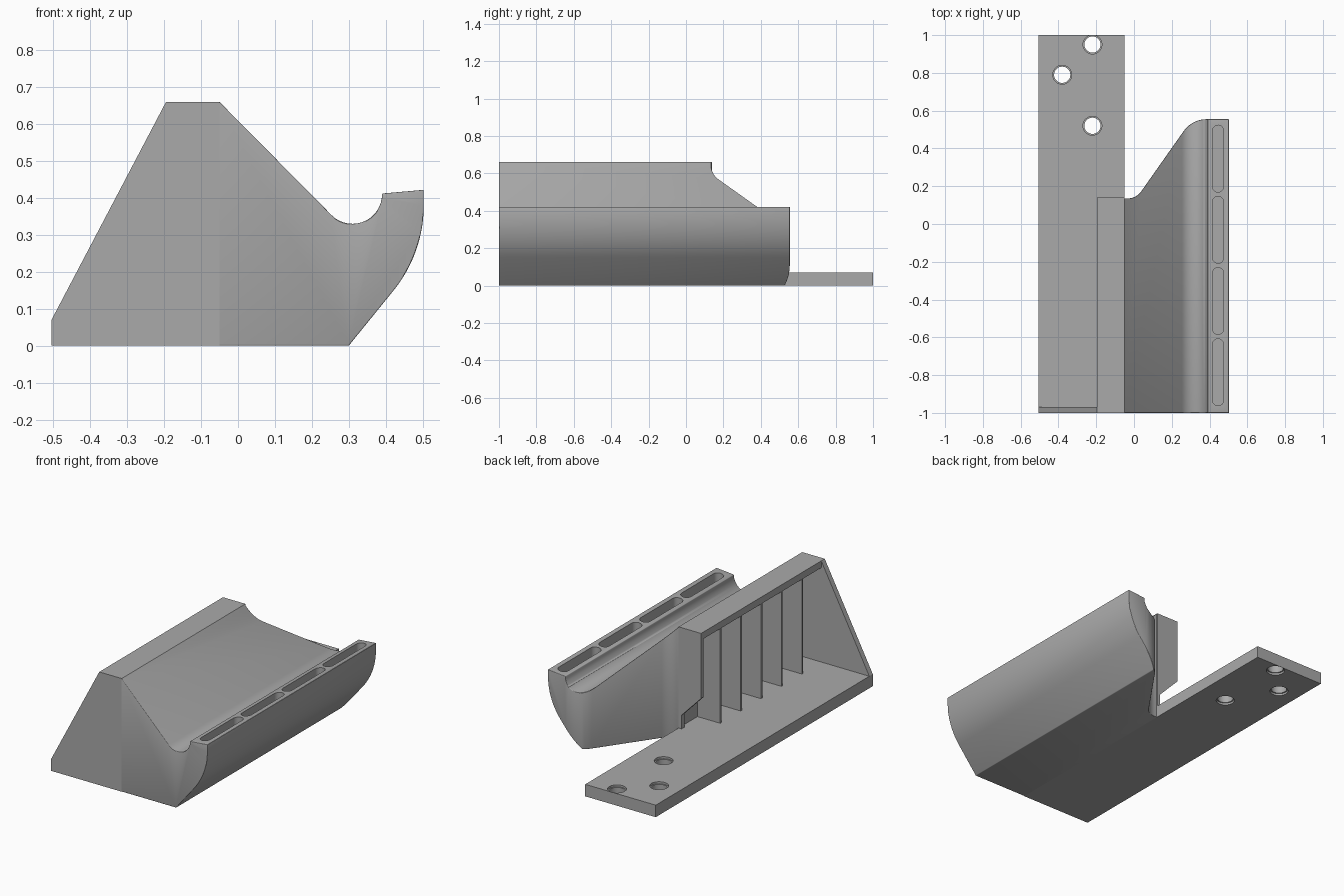
import bpy, bmesh, math
from mathutils import Vector

cube = bpy.data.objects.get("Cube")
if cube:
    bpy.data.objects.remove(cube, do_unlink=True)

grey = bpy.data.materials.new("mid grey")
grey.use_nodes = True
COLOUR = (0.4, 0.4, 0.4, 1)
grey.diffuse_color = COLOUR
grey.node_tree.nodes["Principled BSDF"].inputs["Base Color"].default_value = COLOUR


def prism(name, points, axis, low, high):
    """Extrude a closed outline: (x, z) along y, or (x, y) along z."""
    def place(p, d):
        return Vector((p[0], d, p[1])) if axis == "y" else Vector((p[0], p[1], d))
    bm = bmesh.new()
    face = bm.faces.new([bm.verts.new(place(p, low)) for p in points])
    new = bmesh.ops.extrude_face_region(bm, geom=[face])["geom"]
    shift = place((0, 0), high - low)
    bmesh.ops.translate(bm, vec=shift, verts=[v for v in new if isinstance(v, bmesh.types.BMVert)])
    bmesh.ops.recalc_face_normals(bm, faces=bm.faces)
    mesh = bpy.data.meshes.new(name)
    bm.to_mesh(mesh)
    bm.free()
    mesh.materials.append(grey)
    obj = bpy.data.objects.new(name, mesh)
    bpy.context.collection.objects.link(obj)
    return obj


def box(name, x0, x1, y0, y1, z0, z1):
    return prism(name, [(x0, y0), (x1, y0), (x1, y1), (x0, y1)], "z", z0, z1)


def activate(obj):
    bpy.ops.object.select_all(action="DESELECT")
    obj.select_set(True)
    bpy.context.view_layer.objects.active = obj


def combine(obj, cutter, operation="DIFFERENCE"):
    activate(obj)
    mod = obj.modifiers.new("cut", "BOOLEAN")
    mod.operation, mod.object, mod.solver = operation, cutter, "EXACT"
    bpy.ops.object.modifier_apply(modifier=mod.name)
    bpy.data.objects.remove(cutter, do_unlink=True)


def arc(cx, cy, r, start, end, steps):
    angles = [math.radians(start + (end - start) * i / steps) for i in range(steps + 1)]
    return [(cx + r * math.cos(a), cy + r * math.sin(a)) for a in angles]


TOP, WALL, EDGE = 0.66, -0.05, -0.195

# Solid body: trough profile trimmed by the sweeping rear outline
profile = [(WALL, 0), (WALL, TOP)]
profile += arc(0.31, 0.41, 0.08, 225, 352, 14)
profile += [(0.39, 0.412), (0.503, 0.422)]
profile += arc(0.137, 0.38, 0.366, 0, -39, 14)
profile += [(0.30, 0)]
body = prism("trough_body", profile, "y", -1, 0.7)
outline = [(-0.2, -1.2), (0.7, -1.2), (0.7, 0.555)]
outline += arc(0.385, 0.405, 0.15, 90, 143, 8)
outline += arc(-0.035, 0.225, 0.09, -37, -90, 8)
outline += [(-0.2, 0.135)]
combine(body, prism("rear_trim", outline, "z", -0.2, 1), "INTERSECT")

# Soften the outer edges of the body
bm = bmesh.new()
bm.from_mesh(body.data)
bmesh.ops.dissolve_degenerate(bm, dist=0.0005, edges=bm.edges)
sharp = [e for e in bm.edges if len(e.link_faces) == 2
         and e.calc_face_angle() > math.radians(30)
         and (e.verts[0].co.x + e.verts[1].co.x) / 2 > WALL + 0.002]
bmesh.ops.bevel(bm, geom=sharp, offset=0.012, segments=3, profile=0.5,
                affect="EDGES", clamp_overlap=True)
bm.to_mesh(body.data)
bm.free()

# Four rounded pockets along the lip
for i in range(4):
    y = -0.785 + 0.377 * i
    slot = arc(0.445, y + 0.147, 0.03, 0, 180, 10) + arc(0.445, y - 0.147, 0.03, 180, 360, 10)
    combine(body, prism("slot_cutter", slot, "z", 0.28, 0.6))

# Base plate with three stepped screw holes
plate = box("base_plate", -0.505, WALL, -1, 1, 0, 0.07)
for x, y in [(-0.22, 0.95), (-0.38, 0.79), (-0.22, 0.52)]:
    for r, z0, z1 in [(0.043, -0.1, 0.2), (0.05, 0.058, 0.2), (0.05, -0.1, 0.012)]:
        combine(plate, prism("hole_cutter", arc(x, y, r, 0, 348.75, 31), "z", z0, z1))

# Sloped front wall, top shelf and thin ribs below it
prism("front_wall", [(-0.505, 0.07), (EDGE, TOP), (WALL, TOP), (WALL, 0.07)], "y", -1, -0.968)
box("top_shelf", EDGE, WALL, -0.968, 0.14, 0.62, TOP)
for i in range(5):
    y = -0.04 - 0.188 * i
    box("rib", EDGE - 0.002, WALL, y - 0.006, y + 0.006, 0.07, 0.62)

# Rear wall with its lower outer corner cut away
prism("rear_wall", [(EDGE, 0.62), (EDGE, 0.28), (-0.07, 0.15), (-0.07, 0.07), (WALL, 0.07),
                    (WALL, 0.62)], "y", 0.115, 0.14)

for obj in (body, plate):
    activate(obj)
    bpy.ops.object.shade_smooth_by_angle(angle=math.radians(30))
